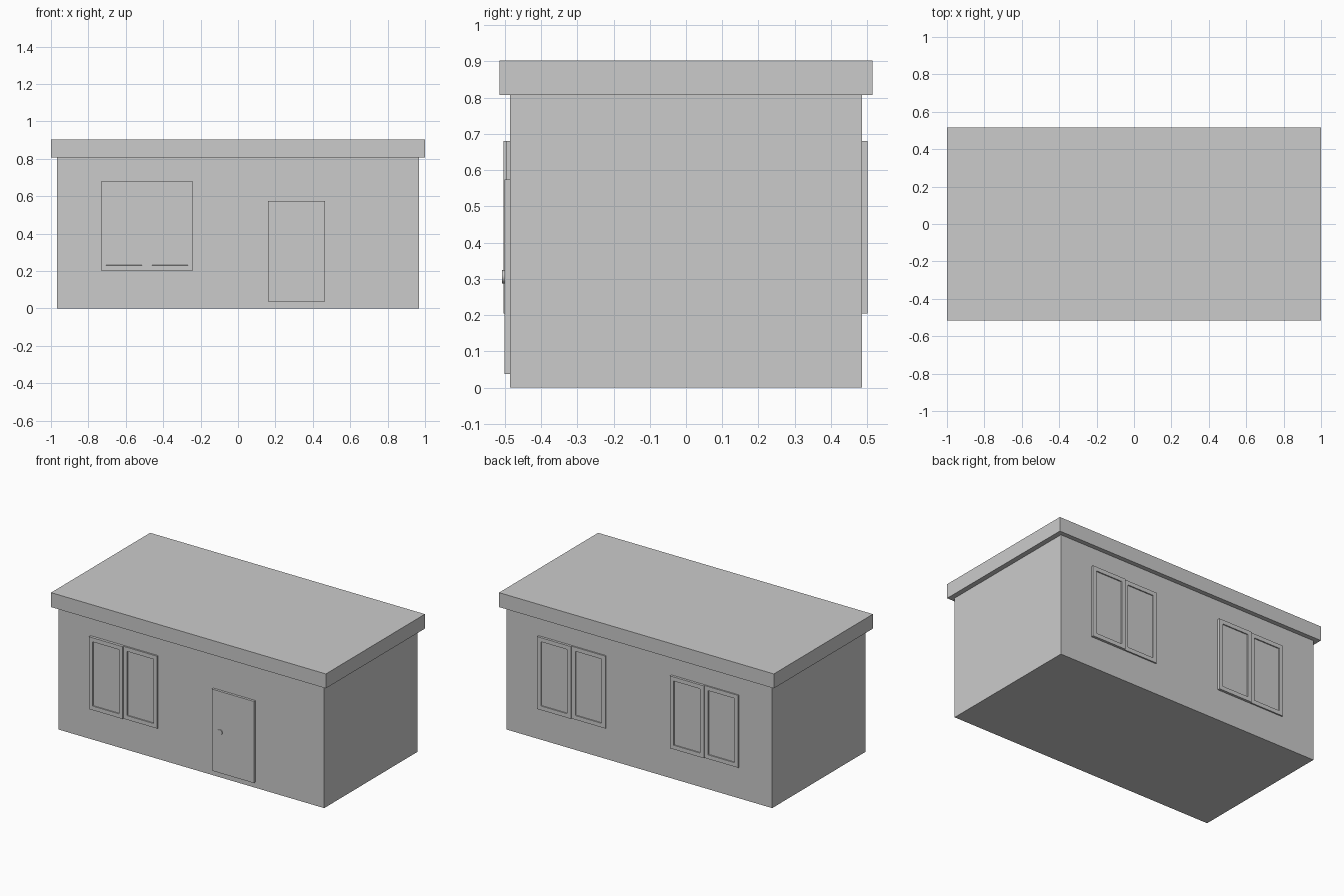
import bpy, bmesh
from math import pi, radians

if "Cube" in bpy.data.objects:
    bpy.data.objects.remove(bpy.data.objects["Cube"])


def box(name, x0, x1, y0, y1, z0, z1):
    bpy.ops.mesh.primitive_cube_add(size=1, location=((x0 + x1) / 2, (y0 + y1) / 2, (z0 + z1) / 2))
    ob = bpy.context.object
    ob.name = name
    ob.scale = (x1 - x0, y1 - y0, z1 - z0)
    bpy.ops.object.transform_apply(location=False, rotation=False, scale=True)
    return ob


def sash(name, x0, x1, depth, parent):
    # Window leaf with its pane sunk into the frame
    ob = box(name, x0, x1, -depth, 0.005, 0.204, 0.68)
    bm = bmesh.new()
    bm.from_mesh(ob.data)
    bm.normal_update()
    front = min(bm.faces, key=lambda f: f.calc_center_median().y)
    bmesh.ops.inset_region(bm, faces=[front], thickness=0.038)
    bm.normal_update()
    # second inset gives the pane straight recess walls
    bmesh.ops.inset_region(bm, faces=[front], thickness=0.0005)
    bmesh.ops.translate(bm, verts=front.verts, vec=(0, 0.007, 0))
    bm.to_mesh(ob.data)
    bm.free()
    ob.parent = parent


def window(name, x, y, turn, depth):
    # Sliding pair: the left leaf stands in front of the right one
    root = bpy.data.objects.new(name, None)
    bpy.context.collection.objects.link(root)
    root.location = (x, y, 0)
    root.rotation_euler.z = turn
    sash(name + "_left_sash", -0.246, 0, depth, root)
    sash(name + "_right_sash", 0, 0.246, depth - 0.007, root)


# Walls and flat roof slab
box("walls", -0.967, 0.967, -0.485, 0.485, 0, 0.808)
box("roof", -1, 1, -0.515, 0.515, 0.808, 0.903)

# Door with round knob
box("door", 0.16, 0.466, -0.501, -0.48, 0.037, 0.574)
bpy.ops.mesh.primitive_cylinder_add(vertices=24, radius=0.018, depth=0.012,
                                    location=(0.22, -0.501, 0.306), rotation=(pi / 2, 0, 0))
bpy.context.object.name = "door_knob"
bpy.ops.object.shade_smooth_by_angle(angle=radians(30))

# One window in front, two at the back
window("front_window", -0.487, -0.485, 0, 0.018)
for side, x in (("left", -0.48), ("right", 0.487)):
    window("back_" + side + "_window", x, 0.485, pi, 0.016)
